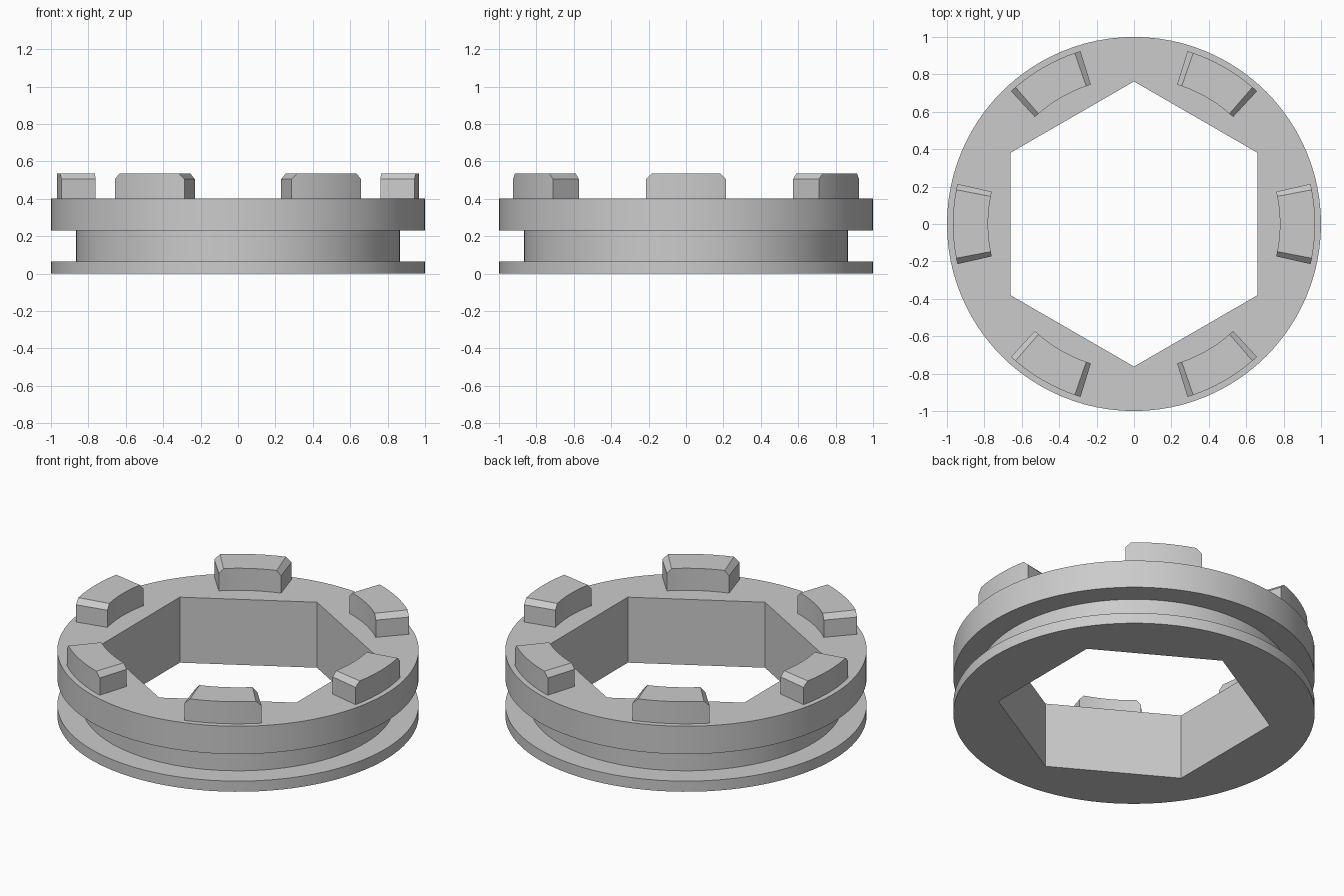
import bpy
import bmesh
from math import cos, sin, pi, radians

SEGMENTS = 96

if "Cube" in bpy.data.objects:
    bpy.data.objects.remove(bpy.data.objects["Cube"], do_unlink=True)

# Single grey finish
grey = bpy.data.materials.new("plain grey")
grey.use_nodes = True
colour = (0.6, 0.6, 0.6, 1)
grey.diffuse_color = colour
grey.node_tree.nodes["Principled BSDF"].inputs["Base Color"].default_value = colour


def finish(bm, name):
    bmesh.ops.recalc_face_normals(bm, faces=bm.faces)
    mesh = bpy.data.meshes.new(name)
    bm.to_mesh(mesh)
    bm.free()
    mesh.materials.append(grey)
    obj = bpy.data.objects.new(name, mesh)
    bpy.context.collection.objects.link(obj)
    bpy.ops.object.select_all(action='DESELECT')
    obj.select_set(True)
    bpy.context.view_layer.objects.active = obj
    bpy.ops.object.shade_smooth_by_angle(angle=radians(20))
    return obj


def circle(radius):
    return lambda a: radius


def hexagon(apothem):
    # Distance to a hexagon's side, with flats facing left and right
    return lambda a: apothem / cos((a + pi / 6) % (pi / 3) - pi / 6)


# Grooved ring with a hexagonal bore: closed profile swept round the axis
profile = [(hexagon(0.66), 0), (circle(1), 0), (circle(1), 0.065),
           (circle(0.865), 0.065), (circle(0.865), 0.23), (circle(1), 0.23),
           (circle(1), 0.4), (hexagon(0.66), 0.4)]
bm = bmesh.new()
columns = []
for i in range(SEGMENTS):
    a = 2 * pi * i / SEGMENTS
    columns.append([bm.verts.new((r(a) * cos(a), r(a) * sin(a), z)) for r, z in profile])
for i, here in enumerate(columns):
    there = columns[(i + 1) % SEGMENTS]
    for j in range(len(profile)):
        k = (j + 1) % len(profile)
        bm.faces.new((here[j], there[j], there[k], here[k]))
finish(bm, "grooved_ring")


# Curved lugs on the top face, with chamfered ends
def lug(name, centre, inner=0.78, outer=0.968, half=radians(12.8), bevel=radians(1.9)):
    bm = bmesh.new()
    inset = half - bevel
    stations = [-half] + [inset * t / 4 for t in range(-4, 5)] + [half]
    sections = []
    for s in stations:
        a = centre + s
        top = 0.505 if abs(s) == half else 0.535
        sections.append([bm.verts.new((r * cos(a), r * sin(a), z))
                         for r, z in ((inner, 0.4), (outer, 0.4), (outer, top), (inner, top))])
    for here, there in zip(sections, sections[1:]):
        for j in range(4):
            k = (j + 1) % 4
            bm.faces.new((here[j], there[j], there[k], here[k]))
    bm.faces.new(sections[0])
    bm.faces.new(sections[-1])
    return finish(bm, name)


for n in range(6):
    lug(f"lug_{n + 1}", n * pi / 3)
